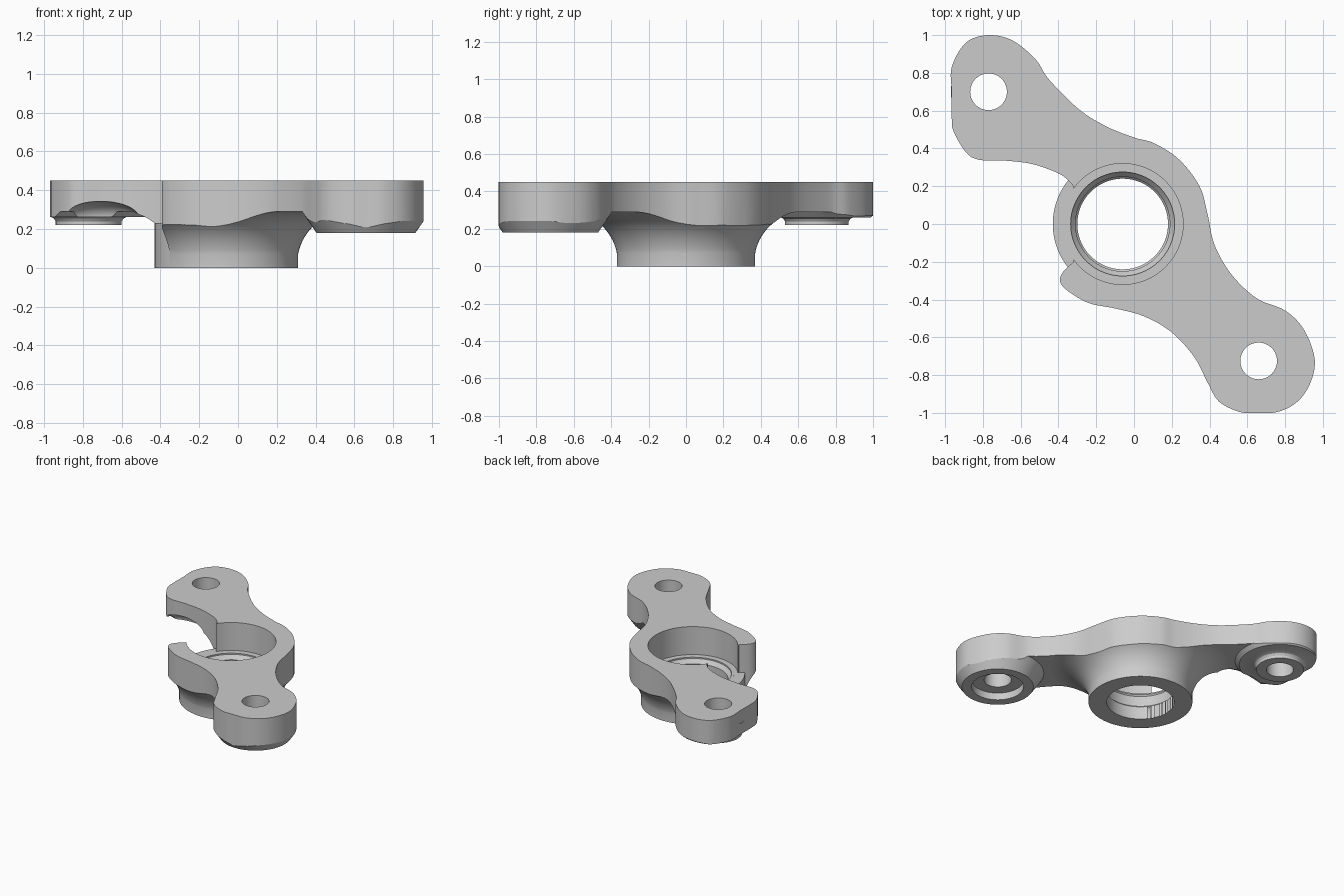
import bpy, bmesh, math
from mathutils import Vector

default = bpy.data.objects.get("Cube")
if default:
    bpy.data.objects.remove(default, do_unlink=True)

HUB = (-0.06, 0)
BACK_TAB = (-0.77, 0.70)
FRONT_TAB = (0.66, -0.725)
TOP = 0.45
ARM_Z = 0.29

metal = bpy.data.materials.new("plain grey metal")
metal.use_nodes = True
metal.diffuse_color = (0.6, 0.6, 0.6, 1)
metal.node_tree.nodes["Principled BSDF"].inputs["Base Color"].default_value = metal.diffuse_color


def finish(bm, name):
    bmesh.ops.remove_doubles(bm, verts=bm.verts, dist=1e-5)
    bmesh.ops.recalc_face_normals(bm, faces=bm.faces)
    mesh = bpy.data.meshes.new(name)
    bm.to_mesh(mesh)
    bm.free()
    mesh.materials.append(metal)
    obj = bpy.data.objects.new(name, mesh)
    bpy.context.collection.objects.link(obj)
    return obj


def turned(name, centre, profile, steps=96):
    """Solid of revolution about a vertical axis; profile is (radius, height)."""
    bm = bmesh.new()
    points = [(0, profile[0][1])] + list(profile) + [(0, profile[-1][1])]
    verts = [bm.verts.new((centre[0] + r, centre[1], z)) for r, z in points]
    edges = [bm.edges.new(pair) for pair in zip(verts, verts[1:])]
    bmesh.ops.spin(bm, geom=verts + edges, cent=(*centre, 0), axis=(0, 0, 1),
                   angle=math.tau, steps=steps)
    return finish(bm, name)


def cylinder(name, centre, radius, low, high):
    return turned(name, centre, [(radius, low), (radius, high)])


def prism(name, outline, low, high):
    bm = bmesh.new()
    face = bm.faces.new([bm.verts.new((p[0], p[1], low)) for p in outline])
    result = bmesh.ops.extrude_face_region(bm, geom=[face])
    moved = [g for g in result["geom"] if isinstance(g, bmesh.types.BMVert)]
    bmesh.ops.translate(bm, verts=moved, vec=(0, 0, high - low))
    return finish(bm, name)


def combine(target, other, operation):
    mod = target.modifiers.new(operation.lower(), 'BOOLEAN')
    mod.operation = operation
    mod.solver = 'EXACT'
    mod.object = other
    bpy.context.view_layer.objects.active = target
    bpy.ops.object.modifier_apply(modifier=mod.name)
    bpy.data.objects.remove(other, do_unlink=True)


def smooth_path(points, steps=6):
    """Open Catmull-Rom curve through the points."""
    pts = [Vector(p) for p in points]
    pts = [pts[0]] + pts + [pts[-1]]
    path = []
    for a, b, c, d in zip(pts, pts[1:], pts[2:], pts[3:]):
        for i in range(steps):
            t = i / steps
            path.append(0.5 * (2 * b + (c - a) * t + (2 * a - 5 * b + 4 * c - d) * t ** 2
                               + (3 * b - a - 3 * c + d) * t ** 3))
    return path + [pts[-1]]


# Plan outline, clockwise from the back of the open notch
outline = smooth_path([
    (-.32, .2), (-.37, .25), (-.44, .285), (-.55, .32), (-.69, .336), (-.82, .34),
    (-.89, .38), (-.955, .49), (-.965, .56), (-.965, .7), (-.965, .83), (-.89, .96),
    (-.77, 1), (-.64, .97), (-.52, .87), (-.45, .765), (-.29, .606), (-.145, .516),
    (0, .458), (.11, .426), (.24, .34), (.347, .2), (.39, .05), (.426, -.11),
    (.516, -.267), (.65, -.394), (.8, -.458), (.9, -.56), (.957, -.717), (.93, -.85),
    (.86, -.945), (.76, -.995), (.66, -1), (.56, -.995), (.45, -.94), (.39, -.84),
    (.32, -.706), (.2, -.574), (.056, -.49), (-.1, -.447), (-.235, -.42), (-.34, -.362),
    (-.39, -.31), (-.378, -.257), (-.32, -.2)])

# Arm slab, oversized and later trimmed to the outline
body = prism("bracket_body", [(-2, -2), (2, -2), (2, 2), (-2, 2)], ARM_Z, 0.6)

# Concave flare joining the hub to the arms
flare = [(0.35, 0.02)]
for i in range(17):
    a = math.radians(5 + 84 * i / 16)
    flare.append((0.365 + 0.27 * (1 - math.cos(a)), 0.02 + 0.27 * math.sin(a)))
flare.append((0.62, 0.4))
combine(body, turned("flare", HUB, flare), 'UNION')

# Thick pad under the front tab and thin pad under the back tab
combine(body, turned("front_pad", FRONT_TAB,
                     [(0.255, 0.18), (0.31, 0.26), (0.335, 0.3), (0.335, 0.4)]), 'UNION')
combine(body, turned("back_pad", BACK_TAB,
                     [(0.29, 0.262), (0.33, 0.3), (0.33, 0.4)]), 'UNION')
combine(body, prism("outline_trim", outline, -0.2, TOP), 'INTERSECT')

# Scooped clearance under the edge of the back tab
bm = bmesh.new()
bmesh.ops.create_uvsphere(bm, u_segments=48, v_segments=24, radius=1)
bmesh.ops.scale(bm, verts=bm.verts, vec=(0.2, 0.13, 0.09))
bmesh.ops.translate(bm, verts=bm.verts, vec=(-0.71, 0.31, 0.255))
combine(body, finish(bm, "scoop"), 'DIFFERENCE')

# Round hub and the small boss with a filleted root
combine(body, cylinder("hub", HUB, 0.37, 0, 0.23), 'UNION')
combine(body, turned("boss", BACK_TAB,
                     [(0.17, 0.22), (0.17, 0.24), (0.18, 0.255), (0.2, 0.264), (0.2, 0.35)]),
        'UNION')

# Stepped hub bore, bolt holes and the counterbore under the front tab
combine(body, cylinder("wide_bore", HUB, 0.32, 0.2301, 0.7), 'DIFFERENCE')
combine(body, turned("through_bore", HUB,
                     [(0.24, -0.1), (0.24, 0.1), (0.25, 0.11), (0.25, 0.19),
                      (0.275, 0.22), (0.275, 0.3)]), 'DIFFERENCE')
for centre in (BACK_TAB, FRONT_TAB):
    combine(body, cylinder("bolt_hole", centre, 0.097, -0.1, 0.7), 'DIFFERENCE')
combine(body, cylinder("counterbore", FRONT_TAB, 0.185, -0.1, 0.235), 'DIFFERENCE')

# Smooth curved walls with crisp edges
for obj in bpy.context.selected_objects:
    obj.select_set(False)
body.select_set(True)
bpy.context.view_layer.objects.active = body
bpy.ops.object.shade_smooth_by_angle(angle=math.radians(25))
